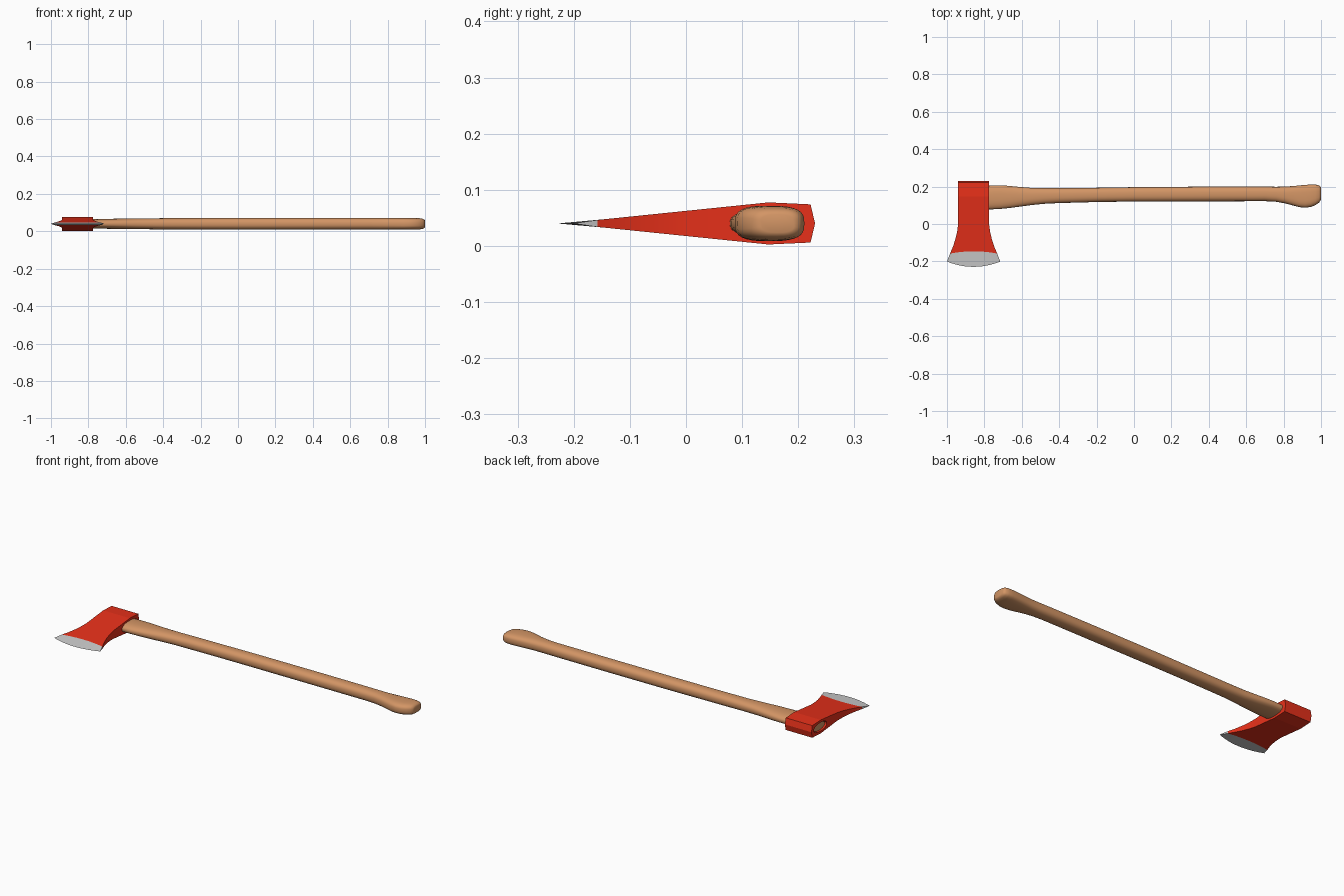
import bpy, bmesh, math
from math import cos, sin, pi, radians

if "Cube" in bpy.data.objects:
    bpy.data.objects.remove(bpy.data.objects["Cube"])

ZC = 0.04       # mid-plane height
HX = -0.8575    # centre of the head along x
COLS = 12


def material(name, rgb):
    m = bpy.data.materials.new(name)
    m.diffuse_color = (*rgb, 1)
    m.use_nodes = True
    m.node_tree.nodes["Principled BSDF"].inputs["Base Color"].default_value = m.diffuse_color
    return m


def finish(bm, name, mat, angle):
    bmesh.ops.remove_doubles(bm, verts=bm.verts, dist=1e-5)
    bmesh.ops.recalc_face_normals(bm, faces=bm.faces)
    me = bpy.data.meshes.new(name)
    bm.to_mesh(me)
    bm.free()
    ob = bpy.data.objects.new(name, me)
    bpy.context.collection.objects.link(ob)
    if mat:
        me.materials.append(mat)
    smooth(ob, angle)
    return ob


def smooth(ob, angle):
    bpy.ops.object.select_all(action='DESELECT')
    ob.select_set(True)
    bpy.context.view_layer.objects.active = ob
    bpy.ops.object.shade_smooth_by_angle(angle=radians(angle))


def wedge(name, rows, mat):
    """Closed slab: rows of (y, bow towards centre, half width, half thickness or None for taper)."""
    bm = bmesh.new()
    loops = []
    for y, bow, w, h in rows:
        top, bot = [], []
        for i in range(COLS + 1):
            t = 2 * i / COLS - 1
            yy = y + bow * (1 - t * t)
            hh = 0.0375 - 0.1026 * (0.147 - yy) if h is None else h
            top.append(bm.verts.new((HX + w * t, yy, ZC + hh)))
            bot.append(bm.verts.new((HX + w * t, yy, ZC - hh)))
        loops.append(top + bot[::-1])
    n = len(loops[0])
    for a, b in zip(loops, loops[1:]):
        for i in range(n):
            j = (i + 1) % n
            bm.faces.new((a[i], a[j], b[j], b[i]))
    for lp in (loops[0], loops[-1]):
        for i in range(COLS):
            bm.faces.new((lp[i], lp[i + 1], lp[n - 2 - i], lp[n - 1 - i]))
    # collapse the zero-thickness ridge faces
    bmesh.ops.dissolve_degenerate(bm, dist=1e-5, edges=bm.edges)
    return finish(bm, name, mat, 8.3)


def loft(name, stations, mat, sides=32):
    """Skin of rounded sections: (x, y low, y high, half height, exponent)."""
    bm = bmesh.new()
    rings = []
    for x, lo, hi, h, e in stations:
        ring = []
        for k in range(sides):
            a = 2 * pi * k / sides
            c, s = cos(a), sin(a)
            cy = math.copysign(abs(c) ** (2 / e), c)
            cz = math.copysign(abs(s) ** (2 / e), s)
            ring.append(bm.verts.new((x, (lo + hi) / 2 + cy * (hi - lo) / 2, ZC + cz * h)))
        rings.append(ring)
    for a, b in zip(rings, rings[1:]):
        for i in range(sides):
            j = (i + 1) % sides
            bm.faces.new((a[i], a[j], b[j], b[i]))
    bm.faces.new(rings[0])
    bm.faces.new(rings[-1])
    return finish(bm, name, mat, 40)


red = material("red_paint", (0.8, 0.03, 0.01))
wood = material("wood", (0.65, 0.3, 0.13))

# Painted axe head, from poll ridge to bevel line
head = wedge("axe_head", [
    (0.23, 0, 0.0825, 0.0),
    (0.222, 0, 0.0825, 0.034),
    (0.147, 0, 0.0825, 0.0375),
    (0.0, 0, 0.0825, None),
    (-0.04, 0, 0.088, None),
    (-0.08, 0, 0.097, None),
    (-0.12, 0, 0.110, None),
    (-0.158, 0.012, 0.126, None),
], red)

# Bare ground cutting edge
wedge("cutting_edge", [
    (-0.158, 0.012, 0.126, None),
    (-0.201, -0.028, 0.1425, 0.0),
], None)

# Eye pocket in the end of the head
cutter = loft("eye_cutter", [(-0.97, 0.095, 0.207, 0.024, 2.2),
                             (-0.915, 0.095, 0.207, 0.024, 2.2)], red)
cutter.hide_render = True
mod = head.modifiers.new("eye", 'BOOLEAN')
mod.operation = 'DIFFERENCE'
mod.solver = 'EXACT'
mod.object = cutter
bpy.ops.object.select_all(action='DESELECT')
head.select_set(True)
bpy.context.view_layer.objects.active = head
bpy.ops.object.modifier_apply(modifier=mod.name)
bpy.data.objects.remove(cutter)
smooth(head, 8.3)

# Wooden handle with swelling at the head and a hooked knob at the grip
loft("handle", [
    (-0.932, 0.100, 0.202, 0.021, 2.2),
    (-0.90, 0.097, 0.203, 0.022, 2.2),
    (-0.775, 0.078, 0.206, 0.025, 2.4),
    (-0.72, 0.080, 0.207, 0.026, 2.4),
    (-0.67, 0.085, 0.204, 0.027, 2.4),
    (-0.61, 0.093, 0.198, 0.028, 2.4),
    (-0.55, 0.101, 0.193, 0.029, 2.4),
    (-0.48, 0.108, 0.192, 0.029, 2.4),
    (-0.40, 0.112, 0.192, 0.030, 2.4),
    (-0.18, 0.118, 0.194, 0.031, 2.4),
    (0.0, 0.120, 0.197, 0.0315, 2.4),
    (0.40, 0.121, 0.200, 0.0315, 2.4),
    (0.70, 0.122, 0.200, 0.0315, 2.4),
    (0.76, 0.119, 0.199, 0.0315, 2.5),
    (0.81, 0.110, 0.200, 0.0315, 2.6),
    (0.85, 0.099, 0.203, 0.0315, 2.8),
    (0.885, 0.090, 0.206, 0.0315, 3),
    (0.915, 0.087, 0.209, 0.0315, 3),
    (0.945, 0.091, 0.211, 0.031, 3),
    (0.97, 0.101, 0.211, 0.030, 3),
    (0.988, 0.113, 0.207, 0.027, 3),
    (0.997, 0.124, 0.201, 0.022, 3),
    (1.0, 0.133, 0.193, 0.016, 3),
], wood)
